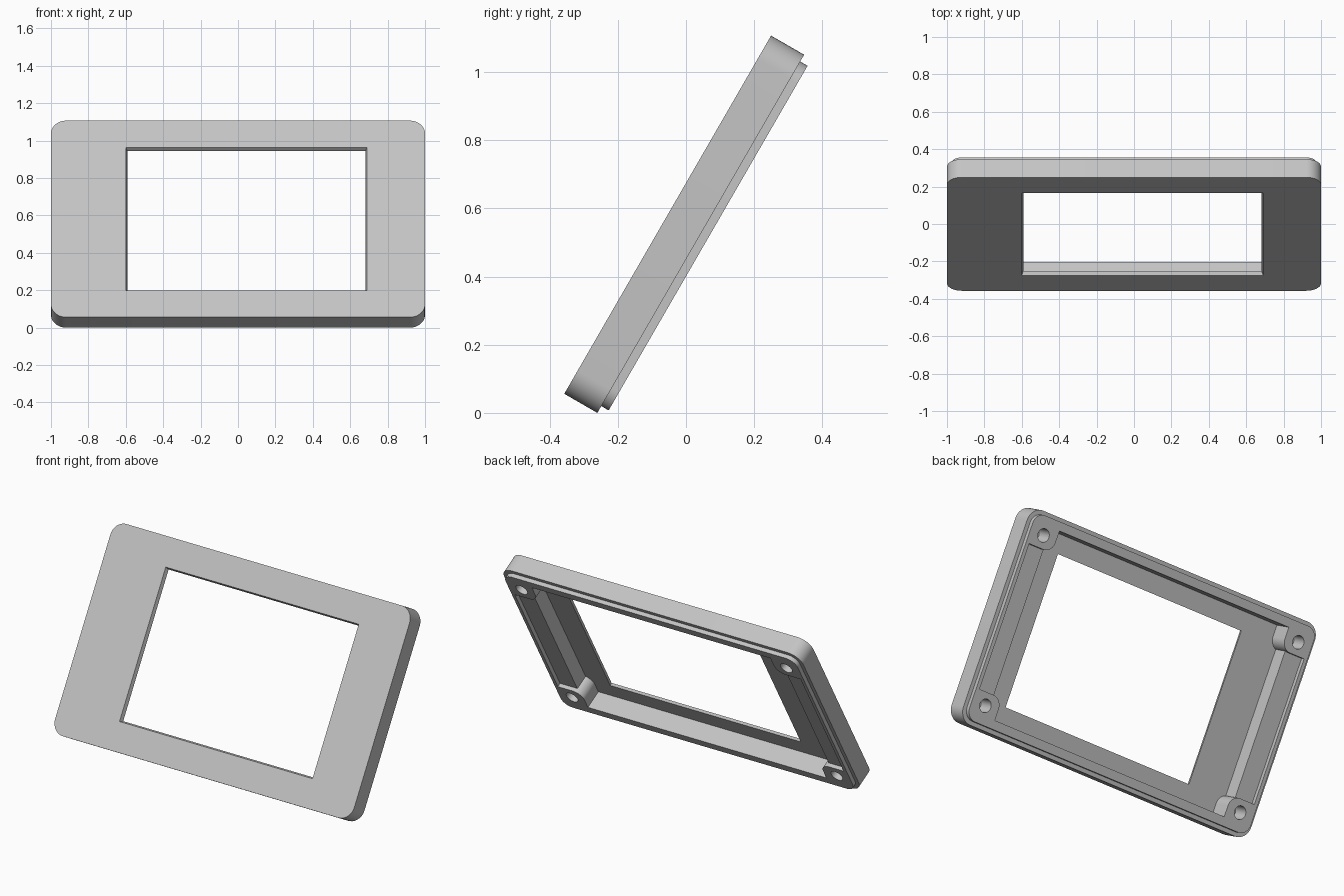
import bpy, bmesh
from math import radians, sin, cos, pi

if "Cube" in bpy.data.objects:
    bpy.data.objects.remove(bpy.data.objects["Cube"], do_unlink=True)

# One plain grey plastic
grey = bpy.data.materials.new("grey_plastic")
grey.use_nodes = True
COLOUR = (0.55, 0.55, 0.55, 1)
grey.diffuse_color = COLOUR
grey.node_tree.nodes["Principled BSDF"].inputs["Base Color"].default_value = COLOUR

HEIGHT = 1.213     # panel height along its slope
BACK = 0.112       # depth of the main body
LIP = 0.137        # depth including the rear lip
FLOOR = 0.023      # thickness of the front wall


def outline(x0, x1, v0, v1, r, steps=10):
    """Rounded rectangle as a list of 2D points, counter-clockwise."""
    if r == 0:
        return [(x0, v0), (x1, v0), (x1, v1), (x0, v1)]
    centres = [(x1 - r, v1 - r), (x0 + r, v1 - r), (x0 + r, v0 + r), (x1 - r, v0 + r)]
    points = []
    for i, (cx, cv) in enumerate(centres):
        for k in range(steps + 1):
            a = (i + k / steps) * pi / 2
            points.append((cx + r * cos(a), cv + r * sin(a)))
    return points


def prism(name, x0, x1, v0, v1, d0, d1, r=0, taper=0):
    """Solid from depth d0 to d1 behind the front plane; taper narrows the far end."""
    bm = bmesh.new()
    near = [bm.verts.new((x, v, -d0)) for x, v in outline(x0, x1, v0, v1, r)]
    far = [bm.verts.new((x, v, -d1)) for x, v in
           outline(x0 + taper, x1 - taper, v0 + taper, v1 - taper, r)]
    bm.faces.new(near)
    bm.faces.new(far)
    n = len(near)
    for i in range(n):
        j = (i + 1) % n
        bm.faces.new((near[i], near[j], far[j], far[i]))
    bmesh.ops.recalc_face_normals(bm, faces=bm.faces)
    mesh = bpy.data.meshes.new(name)
    bm.to_mesh(mesh)
    bm.free()
    mesh.materials.append(grey)
    ob = bpy.data.objects.new(name, mesh)
    bpy.context.collection.objects.link(ob)
    return ob


def combine(target, tools, operation):
    """Apply a boolean with each tool in turn."""
    for tool in tools:
        mod = target.modifiers.new("cut", 'BOOLEAN')
        mod.operation = operation
        mod.solver = 'EXACT'
        mod.object = tool
        bpy.context.view_layer.update()
        graph = bpy.context.evaluated_depsgraph_get()
        result = bpy.data.meshes.new_from_object(target.evaluated_get(graph))
        target.modifiers.clear()
        target.data = result


# Body and stepped rear lip
frame = prism("display_frame", -1, 1, 0, HEIGHT, 0, BACK, r=0.08)
lip = prism("rear_lip", -0.977, 0.977, 0.023, HEIGHT - 0.023, 0.05, LIP, r=0.062)

# Screw bosses and holes in the four corners
bosses, holes = [], []
for sx in (-1, 1):
    xs = sorted((sx * 0.797, sx * 1.1))
    for low in (True, False):
        vs = (-0.1, 0.195) if low else (HEIGHT - 0.195, HEIGHT + 0.1)
        bosses.append(prism("screw_boss", *xs, *vs, -0.1, 0.4, r=0.06))
        v = 0.125 if low else HEIGHT - 0.125
        x = sx * 0.885
        holes.append(prism("screw_hole", x - 0.037, x + 0.037, v - 0.037, v + 0.037,
                           0.04, 0.3, r=0.0369))

# Rear cavity and shallow side pockets, stopping at the bosses
cavity = prism("cavity", -0.84, 0.84, 0.072, HEIGHT - 0.07, FLOOR, 0.25)
pockets = [prism("side_pocket", *sorted((s * 0.82, s * 0.955)), 0.11, HEIGHT - 0.11,
                 BACK + 0.001, 0.24) for s in (-1, 1)]
for cutter in [cavity] + pockets:
    combine(cutter, bosses, 'DIFFERENCE')

# Window with slightly tapered edges
window = prism("window", -0.608, 0.698, 0.157, 1.056, -FLOOR, 2 * FLOOR, taper=0.024)

combine(frame, [lip], 'UNION')
combine(frame, [cavity, window] + pockets + holes, 'DIFFERENCE')

for helper in [lip, cavity, window] + pockets + holes + bosses:
    bpy.data.objects.remove(helper, do_unlink=True)

# Lean the frame back and stand it on its lower edge
frame.location = (0, -0.357, 0.056)
frame.rotation_euler = (radians(60), 0, 0)

bpy.ops.object.select_all(action='DESELECT')
frame.select_set(True)
bpy.context.view_layer.objects.active = frame
bpy.ops.object.shade_smooth_by_angle(angle=radians(30))
